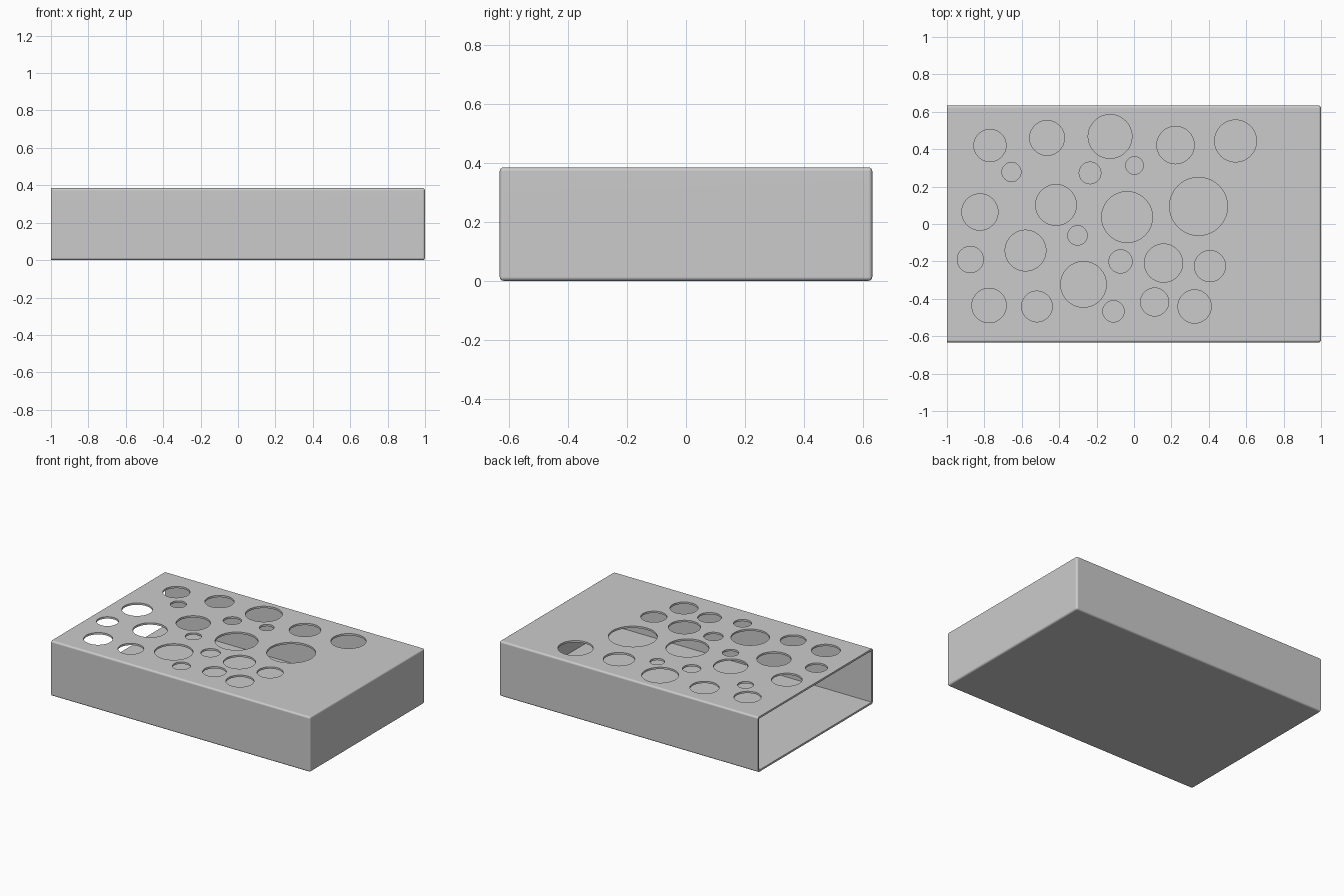
import bpy
import bmesh
from mathutils import Matrix, Vector

default_cube = bpy.data.objects.get("Cube")
if default_cube:
    bpy.data.objects.remove(default_cube, do_unlink=True)

LENGTH, WIDTH, HEIGHT = 2.0, 1.266, 0.385
WALL = 0.013

# Round openings in the top panel: x, y, radius
HOLES = [
    (-.77, .42, .086), (-.465, .46, .093), (-.128, .468, .117),
    (.222, .422, .1), (.543, .444, .112), (-.655, .278, .051),
    (-.235, .273, .058), (.003, .313, .047), (-.824, .064, .097),
    (-.417, .102, .109), (-.037, .037, .136), (.345, .094, .155),
    (-.302, -.061, .052), (-.58, -.142, .109), (-.875, -.19, .07),
    (-.072, -.2, .062), (.158, -.209, .102), (.406, -.225, .083),
    (-.27, -.323, .122), (-.775, -.436, .092), (-.519, -.441, .082),
    (-.11, -.467, .057), (.11, -.417, .075), (.324, -.441, .089),
]


def add_box(bm, low, high):
    """Add a box between two opposite corners."""
    low, high = Vector(low), Vector(high)
    matrix = Matrix.Translation((low + high) / 2) @ Matrix.Diagonal((*(high - low), 1))
    bmesh.ops.create_cube(bm, size=1, matrix=matrix)


def make_object(name, bm):
    """Turn a bmesh into a linked object."""
    mesh = bpy.data.meshes.new(name)
    bm.to_mesh(mesh)
    bm.free()
    obj = bpy.data.objects.new(name, mesh)
    bpy.context.collection.objects.link(obj)
    return obj


def cut(target, cutter):
    """Subtract the cutter from the target and discard the cutter."""
    cutter.hide_render = True
    mod = target.modifiers.new("cut", 'BOOLEAN')
    mod.operation = 'DIFFERENCE'
    mod.solver = 'EXACT'
    mod.object = cutter
    bpy.ops.object.modifier_apply(modifier=mod.name)
    bpy.data.objects.remove(cutter, do_unlink=True)


# Outer case: every edge is rounded except those around the open end
bm = bmesh.new()
add_box(bm, (-LENGTH / 2, -WIDTH / 2, 0), (LENGTH / 2, WIDTH / 2, HEIGHT))
rounded = [e for e in bm.edges if any(v.co.x > 0 for v in e.verts)]
bmesh.ops.bevel(bm, geom=rounded, offset=WALL, offset_type='OFFSET',
                segments=4, profile=0.5, affect='EDGES')
case = make_object("perforated_case", bm)
bpy.context.view_layer.objects.active = case
case.select_set(True)

# Hollow interior, open at one short end
bm = bmesh.new()
add_box(bm, (-LENGTH, -WIDTH / 2 + WALL, WALL),
        (LENGTH / 2 - WALL, WIDTH / 2 - WALL, HEIGHT - WALL))
cut(case, make_object("cavity_cutter", bm))

# Round holes through the top panel only
bm = bmesh.new()
for x, y, radius in HOLES:
    bmesh.ops.create_cone(bm, cap_ends=True, segments=64, radius1=radius,
                          radius2=radius, depth=WALL * 6,
                          matrix=Matrix.Translation((x, y, HEIGHT)))
cut(case, make_object("hole_cutter", bm))

# Plain grey finish
grey = bpy.data.materials.new("light_grey")
grey.use_nodes = True
colour = (0.6, 0.6, 0.6, 1)
grey.diffuse_color = colour
grey.node_tree.nodes["Principled BSDF"].inputs["Base Color"].default_value = colour
case.data.materials.clear()
case.data.materials.append(grey)
for face in case.data.polygons:
    face.material_index = 0

# Smooth rounded edges and hole walls while keeping the panels flat
bpy.ops.object.shade_smooth_by_angle()
flat = case.modifiers.new("flat_panels", 'WEIGHTED_NORMAL')
flat.keep_sharp = True
